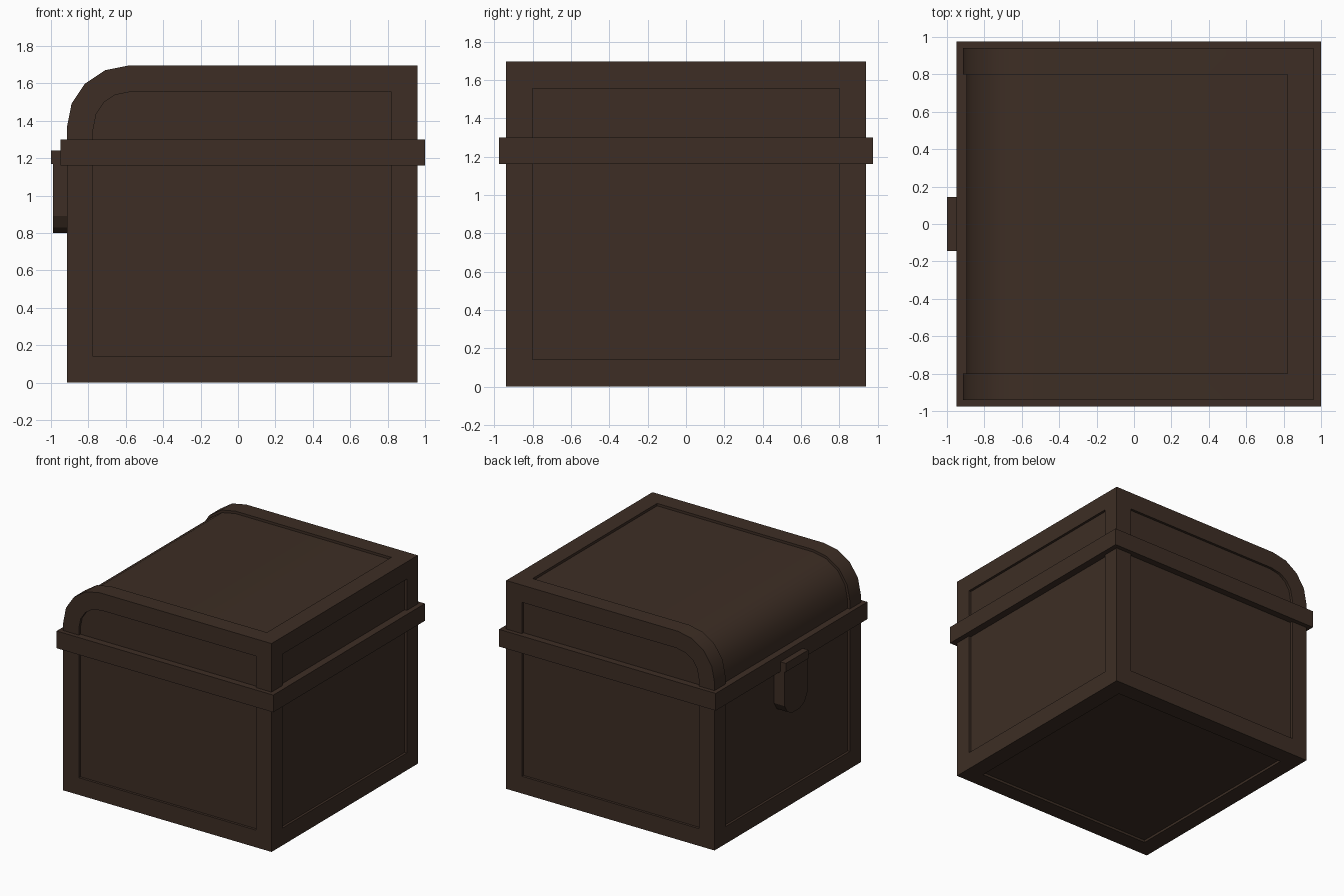
import bpy, bmesh, math

if "Cube" in bpy.data.objects:
    bpy.data.objects.remove(bpy.data.objects["Cube"])

mat = bpy.data.materials.new("dark brown wood")
mat.diffuse_color = (0.047, 0.027, 0.018, 1)
mat.use_nodes = True
mat.node_tree.nodes["Principled BSDF"].inputs["Base Color"].default_value = mat.diffuse_color


def finish(bm, name):
    bmesh.ops.recalc_face_normals(bm, faces=bm.faces[:])
    me = bpy.data.meshes.new(name)
    bm.to_mesh(me)
    bm.free()
    me.materials.append(mat)
    ob = bpy.data.objects.new(name, me)
    bpy.context.collection.objects.link(ob)
    return ob


def prism(points, vec):
    """Closed profile extruded along vec."""
    bm = bmesh.new()
    face = bm.faces.new([bm.verts.new(p) for p in points])
    res = bmesh.ops.extrude_face_region(bm, geom=[face])
    verts = [g for g in res["geom"] if isinstance(g, bmesh.types.BMVert)]
    bmesh.ops.translate(bm, verts=verts, vec=vec)
    bmesh.ops.recalc_face_normals(bm, faces=bm.faces[:])
    return bm


def box(name, x0, x1, y, z0, z1):
    pts = [(x0, -y, z0), (x1, -y, z0), (x1, y, z0), (x0, y, z0)]
    return finish(prism(pts, (0, 0, z1 - z0)), name)


# Chest body and lid: one profile with a rounded upper edge on the -x side
X0, X1, Y, H, R = -0.915, 0.96, 0.94, 1.695, 0.33
prof = [(X0, -Y, 0), (X1, -Y, 0), (X1, -Y, H)]
for i in range(5):
    a = math.radians(90 + 22.5 * i)
    prof.append((X0 + R + R * math.cos(a), -Y, H - R + R * math.sin(a)))
bm = prism(prof, (0, 2 * Y, 0))

# Recessed panels: both ends, right, bottom, and the left-curve-top sweep
bm.normal_update()
groups = {}
for f in bm.faces:
    n = f.normal
    if abs(n.y) > 0.9:
        key = "end_a" if n.y > 0 else "end_b"
    elif n.x > 0.9:
        key = "right"
    elif n.z < -0.9:
        key = "bottom"
    else:
        key = "sweep"
    groups.setdefault(key, []).append(f)
for faces in groups.values():
    bmesh.ops.inset_region(bm, faces=faces, thickness=0.14, depth=0,
                           use_even_offset=True, use_boundary=True)
    bm.normal_update()
    bmesh.ops.inset_region(bm, faces=faces, thickness=0.0, depth=-0.02,
                           use_even_offset=True, use_boundary=True)
    bm.normal_update()
chest = finish(bm, "chest_body")
bpy.context.view_layer.objects.active = chest
chest.select_set(True)
bpy.ops.object.shade_smooth_by_angle(angle=math.radians(30))

# Band around the lid seam
box("seam_band", -0.95, 1.0, 0.975, 1.16, 1.30)

# Latch: upper block on the band, hanging tongue with a rounded tip
box("latch_block", -1.0, -0.93, 0.145, 1.17, 1.24)
half = [(0.145, 1.18), (0.145, 0.89), (0.11, 0.83), (0.05, 0.80)]
outline = half + [(-y, z) for y, z in reversed(half)]
finish(prism([(-0.99, y, z) for y, z in outline], (0.11, 0, 0)), "latch_tongue")
